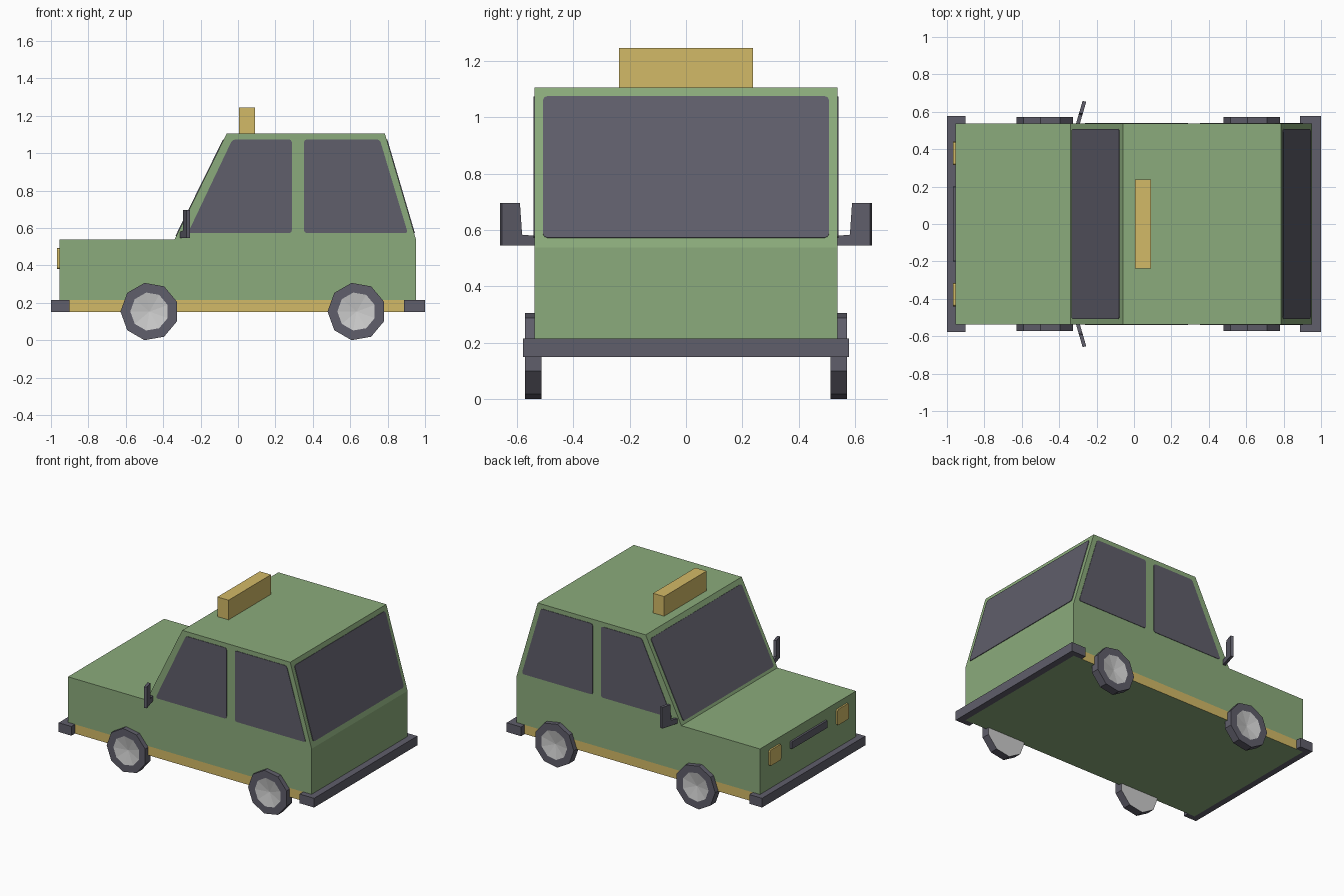
import bpy, bmesh, math
from mathutils import Vector

if "Cube" in bpy.data.objects:
    bpy.data.objects.remove(bpy.data.objects["Cube"])


def material(name, rgb):
    m = bpy.data.materials.new(name)
    m.diffuse_color = (*rgb, 1)
    m.use_nodes = True
    m.node_tree.nodes["Principled BSDF"].inputs["Base Color"].default_value = m.diffuse_color
    return m


GREEN = material("green paint", (0.26, 0.41, 0.20))
YELLOW = material("yellow trim", (0.65, 0.49, 0.135))
DARK = material("dark grey", (0.115, 0.112, 0.145))
SILVER = material("silver hub", (0.60, 0.60, 0.60))


def finish(name, bm, mats):
    bmesh.ops.recalc_face_normals(bm, faces=bm.faces)
    me = bpy.data.meshes.new(name)
    bm.to_mesh(me)
    bm.free()
    for m in mats:
        me.materials.append(m)
    ob = bpy.data.objects.new(name, me)
    bpy.context.collection.objects.link(ob)
    return ob


def prism_mesh(pts, vec, round_by=0):
    """Polygon with optional rounded corners, extruded along vec."""
    bm = bmesh.new()
    bm.faces.new([bm.verts.new(p) for p in pts])
    if round_by:
        bmesh.ops.bevel(bm, geom=list(bm.verts), offset=round_by, segments=2,
                        profile=0.5, affect='VERTICES')
    ext = bmesh.ops.extrude_face_region(bm, geom=list(bm.faces), use_keep_orig=True)
    verts = [g for g in ext["geom"] if isinstance(g, bmesh.types.BMVert)]
    bmesh.ops.translate(bm, verts=verts, vec=Vector(vec))
    return bm


def prism(name, pts, vec, mat, round_by=0):
    return finish(name, prism_mesh(pts, vec, round_by), [mat])


W = 0.537          # half width of the body
NOSE, TAIL = -0.955, 0.952
BELT, ROOF = 0.537, 1.105
A0, A1 = -0.34, -0.06     # windscreen foot and top
C0, C1 = 0.952, 0.785     # rear window foot and top

# Body shell with yellow sill along both sides
profile = [(NOSE, 0.15), (NOSE, BELT), (A0, BELT), (A1, ROOF),
           (C1, ROOF), (C0, BELT), (TAIL, 0.15)]
bm = prism_mesh([(x, -W, z) for x, z in profile], (0, 2 * W, 0))
bmesh.ops.bisect_plane(bm, geom=bm.verts[:] + bm.edges[:] + bm.faces[:],
                       plane_co=(0, 0, 0.215), plane_no=(0, 0, 1))
bm.normal_update()
for f in bm.faces:
    if abs(f.normal.y) > 0.9 and f.calc_center_median().z < 0.215:
        f.material_index = 1
finish("car_body", bm, [GREEN, YELLOW])

# Side windows
front_pane = [(-0.268, 0.572), (-0.03, 1.073), (0.288, 1.073), (0.288, 0.572)]
rear_pane = [(0.353, 0.572), (0.353, 1.073), (0.758, 1.073), (0.908, 0.572)]
for side, s in (("right", -1), ("left", 1)):
    for name, pane in (("front", front_pane), ("rear", rear_pane)):
        prism(f"{side}_{name}_window", [(x, s * W, z) for x, z in pane],
              (0, s * 0.003, 0), DARK, 0.015)


# Windscreen and rear window, lying on the slopes
def slope_window(name, foot, top, z0, z1, sign):
    def at(z):
        return foot + (top - foot) * (z - BELT) / (ROOF - BELT)
    pts = [(at(z), y, z) for y, z in
           ((-0.507, z0), (0.507, z0), (0.507, z1), (-0.507, z1))]
    n = Vector((sign * (ROOF - BELT), 0, abs(top - foot))).normalized()
    prism(name, pts, n * 0.004, DARK, 0.015)


slope_window("windscreen", A0, A1, 0.555, 1.072, -1)
slope_window("rear_window", C0, C1, 0.572, 1.073, 1)

# Bumpers wrapping round the corners
for name, end, body, inner in (("front_bumper", -1, NOSE, -0.9),
                               ("rear_bumper", 1, TAIL, 0.887)):
    B = 0.577
    outline = [(end, -B), (inner, -B), (inner, -W), (body, -W),
               (body, W), (inner, W), (inner, B), (end, B)]
    prism(name, [(x, y, 0.15) for x, y in outline], (0, 0, 0.065), DARK)


# Nose details
def nose_plate(name, y0, y1, z0, z1, mat, thick, r):
    prism(name, [(NOSE, y0, z0), (NOSE, y1, z0), (NOSE, y1, z1), (NOSE, y0, z1)],
          (-thick, 0, 0), mat, r)


nose_plate("right_headlight", -0.44, -0.315, 0.38, 0.492, YELLOW, 0.012, 0.01)
nose_plate("left_headlight", 0.315, 0.44, 0.38, 0.492, YELLOW, 0.012, 0.01)
nose_plate("grille", -0.2, 0.2, 0.41, 0.462, DARK, 0.014, 0.005)

# Roof sign
prism("roof_sign", [(0.005, -0.237, ROOF), (0.092, -0.237, ROOF),
                    (0.092, 0.237, ROOF), (0.005, 0.237, ROOF)],
      (0, 0, 0.139), YELLOW)

# Door mirrors: L-shaped plates swept back
shape = [(-0.01, 0.545), (0.127, 0.545), (0.127, 0.695),
         (0.06, 0.695), (0.052, 0.583), (-0.01, 0.578)]
for side, s in (("right", -1), ("left", 1)):
    prism(f"{side}_mirror",
          [(-0.31 + 0.28 * d, s * (W + 0.96 * d), z) for d, z in shape],
          (0.019, -s * 0.006, 0), DARK)


# Nine-sided wheels: lathed tyre with dished hub
def wheel(name, cx, s):
    R, cz = 0.1555, 0.153
    section = [(0, 0.513), (R, 0.513), (R, 0.571), (0.103, 0.571), (0, 0.553)]
    bm = bmesh.new()
    vs = [bm.verts.new((cx - r, s * y, cz)) for r, y in section]
    es = [bm.edges.new(p) for p in zip(vs, vs[1:])]
    bmesh.ops.spin(bm, geom=vs + es, cent=(cx, 0, cz), axis=(0, 1, 0),
                   angle=2 * math.pi, steps=9)
    bmesh.ops.remove_doubles(bm, verts=bm.verts, dist=0.0005)
    for f in bm.faces:
        f.material_index = 1 if len(f.verts) == 3 else 0
    finish(name, bm, [DARK, SILVER])


for end, cx in (("front", -0.473), ("rear", 0.634)):
    wheel(f"{end}_right_wheel", cx, -1)
    wheel(f"{end}_left_wheel", cx, 1)
